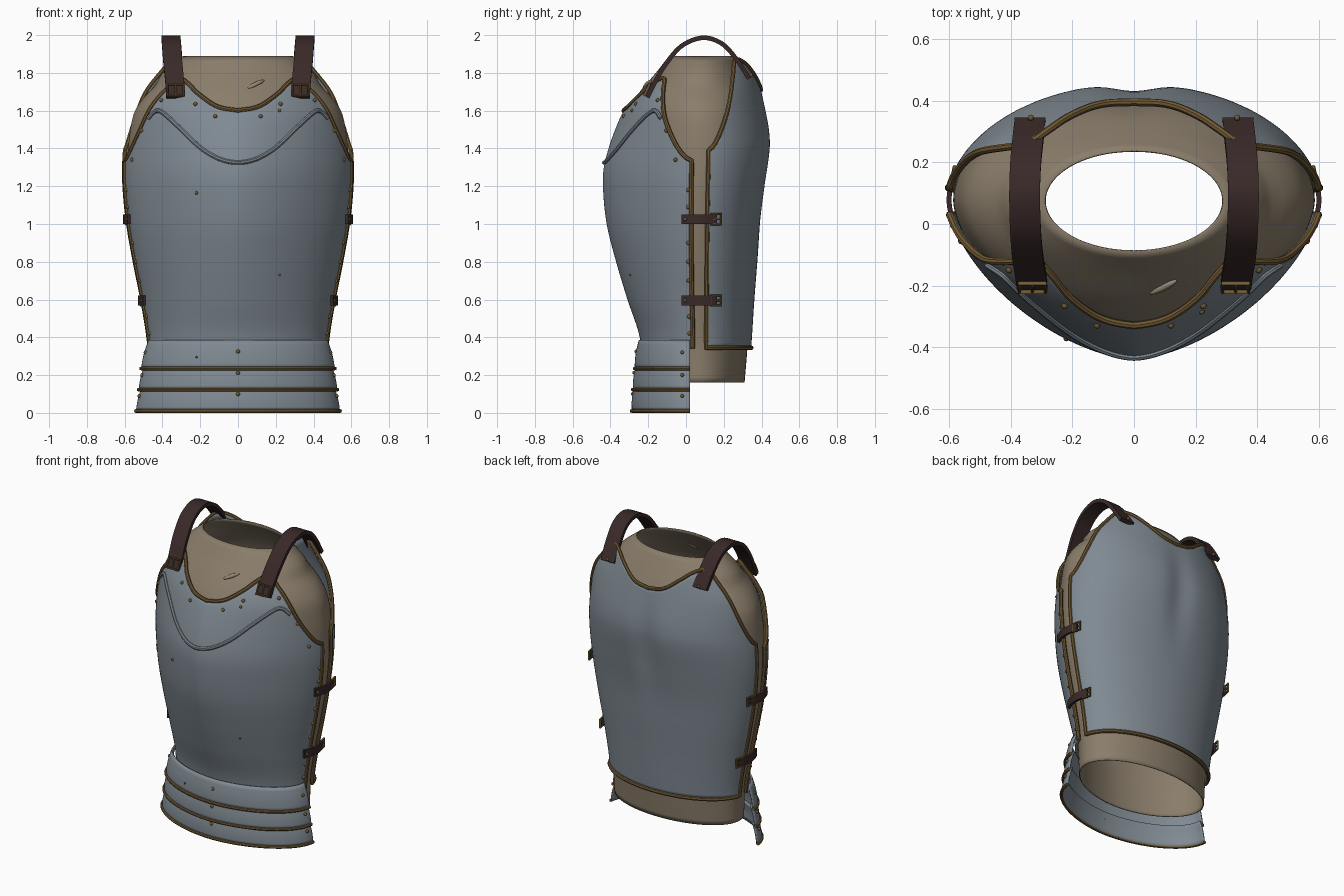
import bpy, bmesh, math
from mathutils import Vector, Matrix

if "Cube" in bpy.data.objects:
    bpy.data.objects.remove(bpy.data.objects["Cube"])

def mat(name, c):
    m = bpy.data.materials.new(name)
    m.diffuse_color = (*c, 1)
    m.use_nodes = True
    m.node_tree.nodes["Principled BSDF"].inputs["Base Color"].default_value = m.diffuse_color
    return m

STEEL = mat("steel", (.215, .255, .29))
CLOTH = mat("padded_cloth", (.255, .205, .145))
PALE = mat("pale_cloth", (.31, .25, .18))
BRASS = mat("aged_brass", (.17, .105, .035))
LEATHER = mat("dark_leather", (.04, .022, .021))

def interp(tab, t):
    """Smooth interpolation through (t, value) points."""
    if t <= tab[0][0]: return tab[0][1]
    if t >= tab[-1][0]: return tab[-1][1]
    i = max(k for k in range(len(tab) - 1) if tab[k][0] <= t)
    def slope(k):
        a, b = tab[max(k - 1, 0)], tab[min(k + 1, len(tab) - 1)]
        return (b[1] - a[1]) / (b[0] - a[0])
    (x0, y0), (x1, y1) = tab[i], tab[i + 1]
    h = x1 - x0
    s = (t - x0) / h
    return ((2*s**3 - 3*s**2 + 1) * y0 + (s**3 - 2*s**2 + s) * h * slope(i)
            + (3*s**2 - 2*s**3) * y1 + (s**3 - s**2) * h * slope(i + 1))

def smooth_path(pts, n):
    tabs = [[(i, p[k]) for i, p in enumerate(pts)] for k in range(3)]
    return [Vector([interp(t, j * (len(pts) - 1) / n) for t in tabs]) for j in range(n + 1)]

def finish(name, bm, material, thick=0, angle=40):
    bmesh.ops.recalc_face_normals(bm, faces=bm.faces)
    me = bpy.data.meshes.new(name)
    bm.to_mesh(me)
    bm.free()
    me.materials.append(material)
    me.shade_smooth()
    me.set_sharp_from_angle(angle=math.radians(angle))
    ob = bpy.data.objects.new(name, me)
    bpy.context.collection.objects.link(ob)
    if thick:
        m = ob.modifiers.new("thickness", 'SOLIDIFY')
        m.thickness, m.offset = thick, -1
    return ob

def grid(name, rows, material, thick=0, cyclic=False):
    bm = bmesh.new()
    vs = [[bm.verts.new(p) for p in r] for r in rows]
    n = len(rows[0])
    for a, b in zip(vs, vs[1:]):
        for j in range(n if cyclic else n - 1):
            k = (j + 1) % n
            bm.faces.new((a[j], a[k], b[k], b[j]))
    return finish(name, bm, material, thick, 60)

def tube(name, paths, r, material, cyclic=False):
    cu = bpy.data.curves.new(name, 'CURVE')
    cu.dimensions, cu.bevel_depth, cu.bevel_resolution, cu.use_fill_caps = '3D', r, 2, True
    for pts in paths:
        sp = cu.splines.new('POLY')
        sp.points.add(len(pts) - 1)
        for q, p in zip(sp.points, pts):
            q.co = (*p, 1)
        sp.use_cyclic_u = cyclic
    tmp = bpy.data.objects.new(name + "_path", cu)
    bpy.context.collection.objects.link(tmp)
    bm = bmesh.new()
    me = tmp.to_mesh()
    bm.from_mesh(me)
    tmp.to_mesh_clear()
    bpy.data.objects.remove(tmp)
    return finish(name, bm, material)

def ribbon(name, pts, wdir, width, thick):
    bm, rings, w = bmesh.new(), [], Vector(wdir) * width / 2
    for i, p in enumerate(pts):
        t = pts[min(i + 1, len(pts) - 1)] - pts[max(i - 1, 0)]
        n = t.cross(w).normalized() * thick / 2
        rings.append([bm.verts.new(p + a * w + b * n) for a, b in ((1, 1), (1, -1), (-1, -1), (-1, 1))])
    for a, b in zip(rings, rings[1:]):
        for j in range(4):
            bm.faces.new((a[j], a[(j+1) % 4], b[(j+1) % 4], b[j]))
    bm.faces.new(rings[0])
    bm.faces.new(rings[-1])
    return finish(name, bm, LEATHER)

# Torso profiles: half width, front depth, back depth, section roundness by height
YC = .075
W = [(.16,.465),(.38,.475),(.6,.51),(.8,.55),(1,.585),(1.2,.605),(1.35,.605),(1.5,.59),
     (1.6,.565),(1.68,.51),(1.73,.46),(1.8,.42),(1.89,.31)]
F = [(.16,-.22),(.4,-.245),(.6,-.31),(.8,-.37),(1,-.42),(1.2,-.44),(1.3,-.435),(1.4,-.41),
     (1.5,-.375),(1.6,-.33),(1.7,-.265),(1.8,-.18),(1.89,-.11)]
P = [(.16,1.9),(.8,1.7),(1.2,1.6),(1.5,1.65),(1.75,2)]
WB = W[:8] + [(1.6,.58),(1.7,.56),(1.8,.5),(1.87,.45)]
B = [(.16,.33),(.34,.345),(.6,.362),(.8,.378),(1,.395),(1.2,.425),(1.4,.455),(1.5,.45),
     (1.6,.43),(1.7,.405),(1.8,.38),(1.87,.36)]
BB = B[:8] + [(1.6,.42),(1.7,.38),(1.8,.32),(1.89,.26)]
FRONT, BACK, BODY_BACK = (W, F, P, -1), (WB, B, [(0, 2), (2, 2)], 1), (W, BB, [(0, 2), (2, 2)], 1)

def dims(prof, z, off=0):
    return interp(prof[0], z) + off, abs(interp(prof[1], z) - YC) + off, interp(prof[2], z)

def surf(prof, th, z, off=0):
    w, d, p = dims(prof, z, off)
    x = math.copysign(w * abs(math.sin(th)) ** (2 / p), th)
    dep = d * max(math.cos(th), 0) ** (2 / p)
    if prof[3] > 0:  # spine groove
        dep -= .025 * math.exp(-(x / .09) ** 2 - ((z - 1.38) / .28) ** 2)
    return Vector((x, YC + prof[3] * dep, z))

def angle_of(prof, x, y, z):
    w, d, p = dims(prof, z)
    return math.atan2((x / w) ** (p / 2), (abs(y - YC) / d) ** (p / 2))

def at_x(prof, x, z, off=0):
    w, d, p = dims(prof, z, off)
    return Vector((x, YC + prof[3] * d * max(1 - abs(x / w) ** p, 0) ** (1 / p), z))

def at_y(y, z, off=0):
    prof = FRONT if y < YC else BACK
    w, d, p = dims(prof, z, off)
    return Vector((w * max(1 - (abs(y - YC) / d) ** p, 0) ** (1 / p), y, z))

# Padded torso, open at neck and hem
N = 56
angs = [math.pi * (i / N - .5) for i in range(N)]
rows = []
for k in range(61):
    z = .16 + 1.73 * k / 60
    rows.append([surf(FRONT, a, z, -.02) for a in angs] + [surf(BODY_BACK, -a, z, -.02) for a in angs])
grid("padded_torso", rows, CLOTH, .006, cyclic=True)

# Breastplate and backplate with brass bound edges
def plate(name, prof, edge, zb, closed):
    top = [(angle_of(prof, *e), e[2]) for e in edge]
    end = top[-1][0]
    th = [end * (i / 60 - 1) for i in range(121)]
    zt = [interp(top, abs(a)) for a in th]
    grid(name, [[surf(prof, a, zb + (t - zb) * k / 50) for a, t in zip(th, zt)] for k in range(51)], STEEL, .014)
    zs = [zb + (top[-1][1] - zb) * k / 30 for k in range(30)]
    path = [surf(prof, -end, z) for z in zs] + [surf(prof, a, t) for a, t in zip(th, zt)]
    path += [surf(prof, end, z) for z in reversed(zs)]
    if closed:
        path += [surf(prof, a, zb) for a in reversed(th[1:-1])]
    tube(name + "_binding", [path], .012, BRASS, closed)

plate("breastplate", FRONT, [(0,-.33,1.60),(.1,-.29,1.62),(.2,-.22,1.69),(.29,-.15,1.76),(.36,-.13,1.765),
      (.41,-.125,1.69),(.5,-.11,1.55),(.555,-.06,1.43),(.585,-.01,1.36),(.6,.03,1.335)], .34, False)
plate("backplate", BACK, [(0,.39,1.71),(.1,.385,1.73),(.2,.35,1.80),(.28,.31,1.855),(.36,.265,1.865),
      (.41,.25,1.80),(.5,.23,1.66),(.555,.195,1.52),(.585,.15,1.42),(.6,.12,1.39)], .345, True)

# Raised bead sweeping across the chest
half = [(0,0,1.325),(.1,0,1.345),(.2,0,1.405),(.3,0,1.50),(.4,0,1.59),(.44,0,1.595),(.475,0,1.56)]
arc = smooth_path([(-x, y, z) for x, y, z in half[:0:-1]] + half, 72)
tube("chest_bead", [[at_x(FRONT, p.x, p.z, .002) for p in arc]], .012, STEEL)

# Three overlapping waist lames, front half only
rim_paths = []
for i, (z1, w1, f1, z0, w0, f0) in enumerate([(.385,.474,-.25,.235,.513,-.272),
                                            (.26,.492,-.262,.123,.526,-.282), (.145,.507,-.272,.01,.54,-.288)]):
    rows = []
    for k in range(7):
        s = k / 6
        w, d = w1 + (w0 - w1) * s, .02 - (f1 + (f0 - f1) * s)
        bulge = .006 * math.sin(math.pi * s)
        rows.append([Vector((math.copysign((w + bulge) * abs(math.sin(a)) ** 1.08, a),
                             .02 - (d + bulge) * max(math.cos(a), 0) ** 1.08, z1 + (z0 - z1) * s))
                     for a in [math.pi * (j / 64 - .5) for j in range(65)]])
    grid(f"waist_lame_{i + 1}", rows, STEEL, .01)
    rim_paths.append(rows[-1])
tube("waist_lame_rims", rim_paths, .01, BRASS)

# Rivets
bm = bmesh.new()
def rivet(p, r=.011):
    bmesh.ops.create_uvsphere(bm, u_segments=10, v_segments=6, radius=r, matrix=Matrix.Translation(p))
for s in (-1, 1):
    for x, z in [(.12,1.57),(.225,1.635),(.405,1.655),(.51,1.495)]:
        rivet(at_x(FRONT, s * x, z))
    for y, z in [(-.055,1.34),(.012,1.18),(.012,1.09),(.012,.9),(.012,.8),(.014,.7),(.016,.51),(.018,.42)]:
        p = at_y(y, z)
        rivet((s * p.x, p.y, p.z))
    for z in (1.025, .595):
        p = at_y(-.005, z, .018)
        rivet((s * p.x, p.y, z), .009)
    for z, w in ((.32, .49), (.2, .508), (.09, .523)):
        rivet((s * w, -.02, z), .01)
    rivet((s * .335, .345, 1.79), .01)
for z, y in ((.325, -.262), (.212, -.273), (.1, -.281)):
    rivet((0, y, z))
rivet(at_x(FRONT, -.22, 1.165), .009)
rivet(at_x(FRONT, .22, 1.6), .009)
rivet(at_x(FRONT, .22, .73), .006)
rivet((-.22, -.245, .295), .006)
finish("rivets", bm, BRASS)

# Small stitched slash on the collar cloth
bm = bmesh.new()
q = Vector((.09, .045, .045)).to_track_quat('X', 'Z').to_matrix().to_4x4()
bmesh.ops.create_uvsphere(bm, u_segments=16, v_segments=8, radius=1, matrix=Matrix.Translation(
    at_x(FRONT, .095, 1.74, -.02)) @ q @ Matrix.Diagonal((.055, .012, .012, 1)))
finish("collar_slash", bm, PALE)

# Leather straps with brass buckles
def frame(c, u, v):
    return [c + a * u + b * v for a, b in ((1, 1), (-1, 1), (-1, -1), (1, -1))]

frames, prongs = [], []
for s, side in ((-1, "left"), (1, "right")):
    path = smooth_path([(s*.33,-.205,1.67),(s*.335,-.165,1.75),(s*.345,-.105,1.85),(s*.352,-.02,1.945),(s*.355,.09,1.986),
                        (s*.352,.19,1.955),(s*.345,.265,1.875),(s*.337,.335,1.77)], 36)
    ribbon(f"shoulder_strap_{side}", path, (1, 0, 0), .1, .024)
    t = Vector((0, .4, .85)).normalized()
    c = Vector((s * .33, -.207, 1.71))
    frames.append(frame(c, Vector((.042, 0, 0)), t * .032))
    prongs.append([c - t * .032, c + t * .034 + Vector((0, -.006, 0))])
    for z, level in ((1.025, "upper"), (.595, "lower")):
        pts = [at_y(-.02 + .18 * k / 10, z, .012) for k in range(11)]
        ribbon(f"side_strap_{level}_{side}", [Vector((s * p.x, p.y, p.z)) for p in pts], (0, 0, 1), .052, .016)
        p = at_y(.16, z, .018)
        c = Vector((s * p.x, p.y, z))
        u = Vector((-s * .006, .026, 0))
        frames.append(frame(c, u, Vector((0, 0, .027))))
        prongs.append([c - u, c + u])
tube("buckle_frames", frames, .007, BRASS, True)
tube("buckle_prongs", prongs, .005, BRASS)
